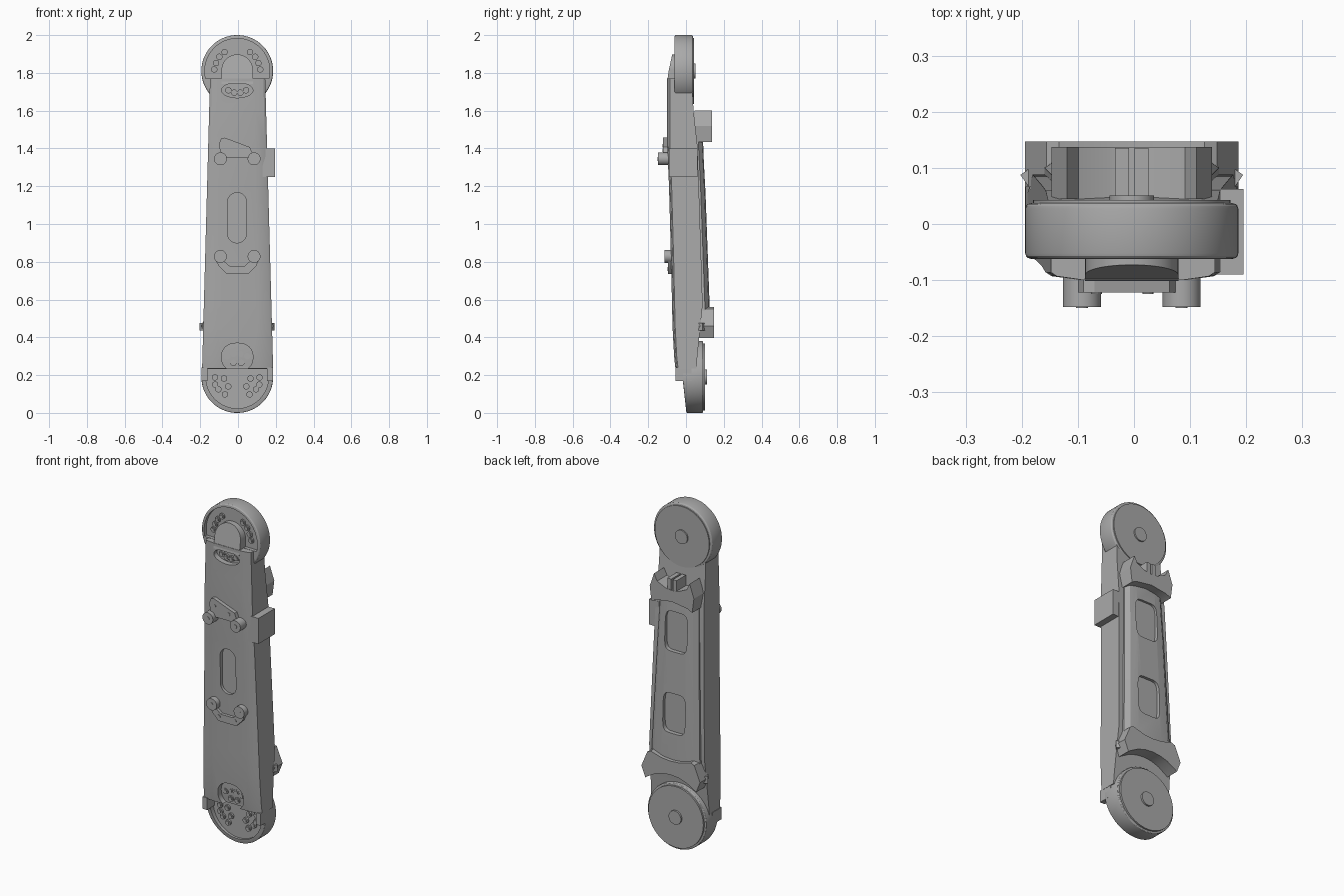
import bpy, bmesh, math
from mathutils import Matrix

if "Cube" in bpy.data.objects:
    bpy.data.objects.remove(bpy.data.objects["Cube"], do_unlink=True)

grey = bpy.data.materials.new("machined_grey")
grey.use_nodes = True
grey.diffuse_color = (0.4, 0.4, 0.4, 1)
grey.node_tree.nodes["Principled BSDF"].inputs["Base Color"].default_value = (0.4, 0.4, 0.4, 1)

CX = -0.004           # centre line
TOP, BOT, R = 1.81, 0.19, 0.19   # joint centres and radius


def finish(name, bm):
    bmesh.ops.recalc_face_normals(bm, faces=bm.faces)
    me = bpy.data.meshes.new(name)
    bm.to_mesh(me)
    bm.free()
    me.materials.append(grey)
    ob = bpy.data.objects.new(name, me)
    bpy.context.collection.objects.link(ob)
    return ob


def loft(name, rings):
    bm = bmesh.new()
    loops = [[bm.verts.new(p) for p in ring] for ring in rings]
    for a, b in zip(loops, loops[1:]):
        for i in range(len(a)):
            j = (i + 1) % len(a)
            bm.faces.new((a[i], a[j], b[j], b[i]))
    bm.faces.new(loops[0])
    bm.faces.new(loops[-1])
    return finish(name, bm)


def prism(name, pts, front, back, bevel=0):
    """Extrude an x-z outline along y; front may be a function of z."""
    f = front if callable(front) else (lambda z: front)
    ob = loft(name, [[(x, f(z), z) for x, z in pts], [(x, back, z) for x, z in pts]])
    if bevel:
        m = ob.modifiers.new("soft_edge", 'BEVEL')
        m.width, m.segments, m.limit_method = bevel, 3, 'ANGLE'
        m.angle_limit = math.radians(60)
        apply(ob, m)
    return ob


def apply(ob, mod):
    bpy.context.view_layer.objects.active = ob
    bpy.ops.object.modifier_apply(modifier=mod.name)


def oval(x, z, a, b, n=2, stretch=0, steps=48, start=0, end=360):
    """Superellipse outline, optionally stretched to a pill, or an arc of it."""
    full = end - start == 360
    pts = []
    for i in range(steps if full else steps + 1):
        t = math.radians(start + (end - start) * (i + (0.5 if full else 0)) / steps)
        c, s = math.cos(t), math.sin(t)
        pts.append((x + a * math.copysign(abs(c) ** (2 / n), c),
                    z + b * math.copysign(abs(s) ** (2 / n), s) + math.copysign(stretch, s)))
    return pts


def disc(name, x, z, r, front, back, steps=32, bevel=0):
    return prism(name, oval(x, z, r, r, steps=steps), front, back, bevel)


def box(name, x, y, z, turn=0):
    bm = bmesh.new()
    bmesh.ops.create_cube(bm, size=1)
    size = Matrix.Diagonal((x[1] - x[0], y[1] - y[0], z[1] - z[0], 1))
    mid = Matrix.Translation([(p[0] + p[1]) / 2 for p in (x, y, z)])
    bm.transform(mid @ Matrix.Rotation(turn, 4, 'Z') @ size)
    return finish(name, bm)


def cut(ob, pts, front, back):
    cutter = prism("cutter", pts, front, back)
    m = ob.modifiers.new("pocket", 'BOOLEAN')
    m.operation, m.solver, m.object = 'DIFFERENCE', 'EXACT', cutter
    apply(ob, m)
    bpy.data.objects.remove(cutter, do_unlink=True)


def bolts(name, spots, front, back, both=True):
    for i, (x, z) in enumerate(spots):
        for side in ((1, -1) if both else (1,)):
            disc(f"{name}_{i}", CX + side * x, z, 0.017, front, back, 12)
            disc(f"{name}_head_{i}", CX + side * x, z, 0.011, front - 0.005, back, 6)


def mirrored(half):
    return [(CX + x, z) for x, z in half] + [(CX - x, z) for x, z in reversed(half) if x > 0]


# Main tapered body: height, front depth, back depth
stations = [(0.235, -0.058, 0.055), (0.3, -0.065, 0.06), (0.45, -0.073, 0.075),
            (0.57, -0.076, 0.088), (0.8, -0.081, 0.081), (1.2, -0.092, 0.068),
            (1.42, -0.102, 0.06), (1.6, -0.102, 0.04), (1.77, -0.102, 0.03)]
rings = []
for z, f, b in stations:
    w = 0.188 - (z - 0.235) * 0.0273
    half = [(w, b), (w, f + 0.016), (0.93 * w, f + 0.009), (0.6 * w, f + 0.002)]
    rings.append([(x - 0.002, y, z) for x, y in half] + [(-x - 0.002, y, z) for x, y in reversed(half)])
body = loft("main_body", rings)
cut(body, oval(-0.005, 1.033, 0.05, 0.05, stretch=0.083), -0.2, -0.065)
cut(body, oval(CX, 1.708, 0.083, 0.04), -0.2, -0.07)
cut(body, oval(CX, 0.295, 0.083, 0.074, 2.3), -0.2, -0.025)
for s in (-1, 1):
    box("lower_ear", sorted((CX + s * 0.158, CX + s * 0.189)), (-0.055, 0.03), (0.17, 0.24))

# Upper joint with recessed front and rounded tongue
joint = disc("upper_joint", CX, TOP, R, -0.062, 0.037, 96, 0.01)
cut(joint, oval(CX, TOP, 0.172, 0.172, start=-13, end=193), -0.2, -0.042)
disc("upper_joint_cap", CX, TOP, 0.176, 0.03, 0.043, 96)
disc("upper_hub", CX, TOP, 0.04, 0.03, 0.051)
prism("upper_tongue", [(CX + 0.083, 1.74)] + oval(CX, 1.815, 0.083, 0.083, start=0, end=180)
      + [(CX - 0.083, 1.74)], lambda z: -0.102 + 0.22 * max(0, z - 1.765), -0.03)
bolts("upper_bolt", [(0.067, 1.91), (0.095, 1.885), (0.112, 1.852), (0.122, 1.818)], -0.05, -0.035)
bolts("neck_bolt", [(0.047, 1.708), (0.016, 1.695)], -0.08, -0.06)

# Lower joint with sloping front
slope = lambda z: -0.02 + (0.2 - z) * 0.11
lower = prism("lower_joint", oval(CX, BOT, R, R, steps=96), slope, 0.09, 0.006)
cut(lower, oval(CX, BOT, 0.166, 0.166, start=-195, end=15), -0.2, 0.014)
disc("lower_joint_cap", CX, BOT, 0.178, 0.08, 0.1, 96)
disc("lower_hub", CX, BOT, 0.04, 0.08, 0.11)
bolts("lower_bolt", [(0.118, 0.188), (0.07, 0.182), (0.117, 0.15), (0.1, 0.125),
                     (0.048, 0.14), (0.065, 0.098)], 0.004, 0.03)
bolts("scoop_bolt", [(0.053, 0.3), (0.018, 0.312), (0.021, 0.265)], -0.035, -0.015)

# Side box
box("side_box", (0.13, 0.195), (-0.09, 0.062), (1.25, 1.4))

# Front roller brackets
prism("upper_bracket", [(-0.1, 1.425), (-0.09, 1.452), (-0.07, 1.457), (0.063, 1.407), (0.075, 1.375),
                        (0.06, 1.352), (-0.07, 1.352), (-0.095, 1.385)], -0.122, -0.09)
prism("lower_bracket", [(-0.12, 0.81), (-0.1, 0.775), (-0.06, 0.735), (0.055, 0.735), (0.095, 0.775),
                        (0.11, 0.81), (0.06, 0.8), (0.035, 0.778), (-0.045, 0.778), (-0.07, 0.8)],
      -0.096, -0.07)
for label, z, y in (("upper", 1.345, -0.148), ("lower", 0.828, -0.113)):
    for x in (-0.093, 0.085):
        disc(label + "_roller", x, z, 0.034, y, -0.07)
        disc(label + "_roller_pin", x, z, 0.011, y - 0.002, -0.07, 12)
for x, z, y in ((-0.067, 1.415, -0.125), (0.025, 1.39, -0.125), (-0.057, 0.762, -0.099), (0.047, 0.762, -0.099)):
    disc("bracket_screw", x, z, 0.01, y, -0.08, 12)

# Back cover with two windows
rings = []
for z, w, top in ((0.5, 0.157, 0.126), (0.57, 0.155, 0.125), (1.2, 0.133, 0.102), (1.48, 0.123, 0.088)):
    half = [(w, 0.03), (w, top - 0.025), (0.82 * w, top - 0.006), (0.5 * w, top)]
    rings.append([(CX + x, y, z) for x, y in half] + [(CX - x, y, z) for x, y in reversed(half)])
cover = loft("back_cover", rings)
for z, floor in ((1.27, 0.08), (0.8, 0.096)):
    cut(cover, oval(CX, z, 0.072, 0.115, 5), floor, 0.2)

# Back clamps, curved around the joints
prism("lower_clamp", mirrored([(0, 0.455), (0.05, 0.45), (0.1, 0.435), (0.15, 0.407), (0.165, 0.397),
                               (0.19, 0.46), (0.152, 0.55), (0.13, 0.56), (0.06, 0.54), (0, 0.535)]),
      0.066, 0.147)
prism("upper_clamp", mirrored([(0, 1.465), (0.1, 1.45), (0.132, 1.435), (0.143, 1.52), (0.115, 1.6),
                               (0.095, 1.56), (0.04, 1.535), (0, 1.53)]), 0.045, 0.137)
for s in (-1, 1):
    box("clamp_tab", sorted((CX + s * 0.005, CX + s * 0.03)), (0.05, 0.135), (1.5, 1.595))
    box("clamp_knob", (CX + s * 0.168 - 0.025, CX + s * 0.168 + 0.025), (0.07, 0.105), (0.435, 0.475),
        -s * math.radians(35))

# Smooth curved walls while keeping hard edges
for ob in bpy.data.objects:
    ob.select_set(ob.type == 'MESH')
bpy.ops.object.shade_smooth_by_angle(angle=math.radians(25))
